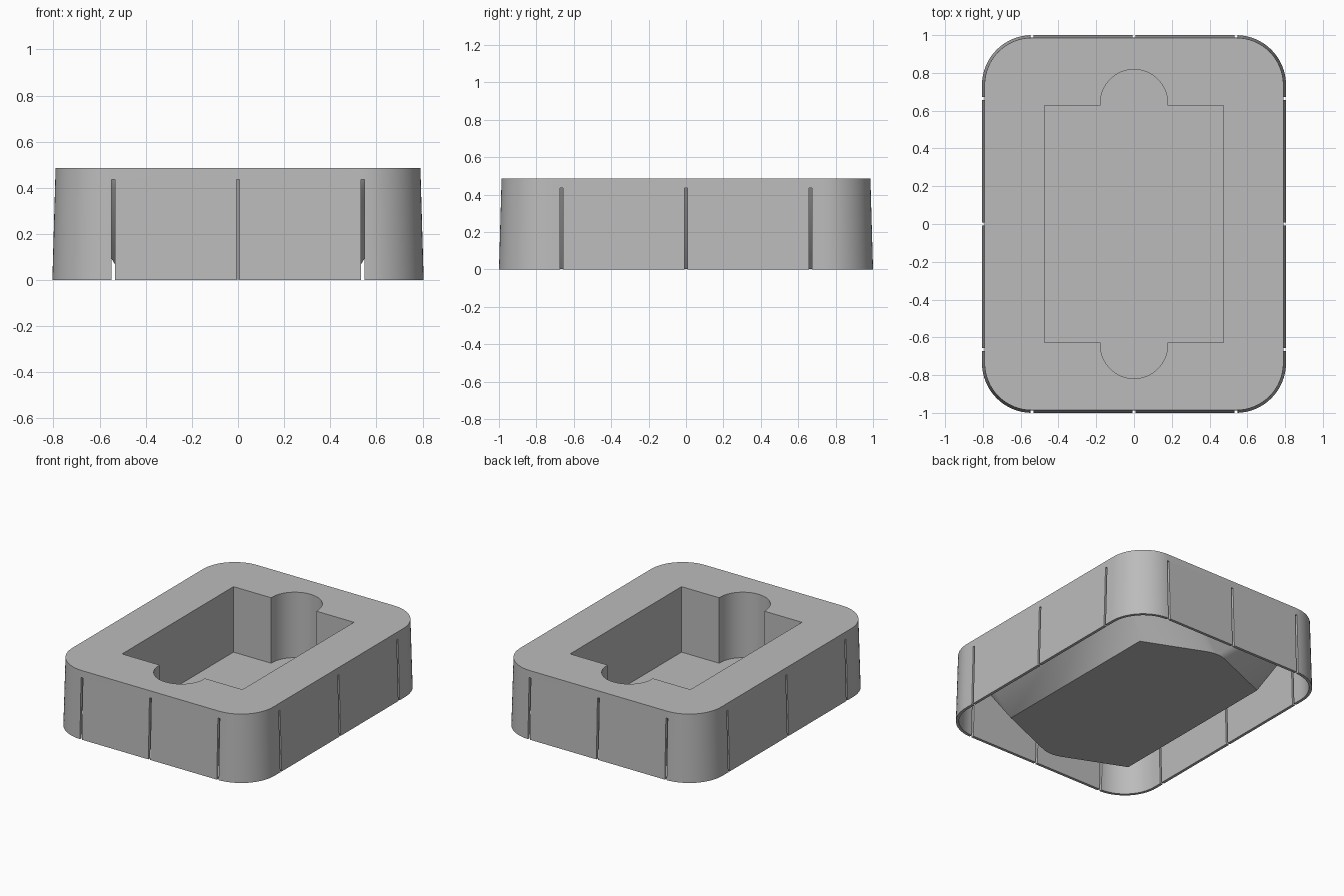
import bpy, bmesh, math

if "Cube" in bpy.data.objects:
    bpy.data.objects.remove(bpy.data.objects["Cube"])

H = 0.485        # total height
DRAFT = 0.014    # inward lean of the outer wall over the height
WALL = 0.02


def arc(cx, cy, r, a0, a1, n):
    return [(cx + r * math.cos(math.radians(a0 + (a1 - a0) * i / n)),
             cy + r * math.sin(math.radians(a0 + (a1 - a0) * i / n))) for i in range(n + 1)]


def tray_outline(z, inset=0.0):
    """Rounded rectangle of the drafted body at height z."""
    d = inset + DRAFT * z / H
    pts = []
    for k, (sx, sy) in enumerate([(1, 1), (-1, 1), (-1, -1), (1, -1)]):
        pts += arc(sx * 0.54, sy * 0.735, 0.265 - d, 90 * k, 90 * k + 90, 16)
    return pts


def pocket_outline(grow=0.0):
    """Rectangle with a round thumb notch at each end."""
    hx, hy, r = 0.475 + grow, 0.628 + grow, 0.178 + grow
    back = [(hx, hy)] + arc(0, 0.64, r, 0, 180, 32) + [(-hx, hy)]
    if grow == 0:  # notch sides start on the straight end wall
        back = [(hx, hy), (r, hy)] + arc(0, 0.64, r, 0, 180, 32) + [(-r, hy), (-hx, hy)]
    return back + [(-x, -y) for x, y in back]


def make(name, bm):
    bmesh.ops.recalc_face_normals(bm, faces=bm.faces[:])
    me = bpy.data.meshes.new(name)
    bm.to_mesh(me)
    bm.free()
    ob = bpy.data.objects.new(name, me)
    bpy.context.collection.objects.link(ob)
    return ob


def loft(name, low, z0, high, z1):
    bm = bmesh.new()
    a = [bm.verts.new((x, y, z0)) for x, y in low]
    b = [bm.verts.new((x, y, z1)) for x, y in high]
    n = len(a)
    bm.faces.new(a[::-1])
    bm.faces.new(b)
    for i in range(n):
        j = (i + 1) % n
        bm.faces.new((a[i], a[j], b[j], b[i]))
    return make(name, bm)


def combine(target, tool, op):
    m = target.modifiers.new(op, 'BOOLEAN')
    m.operation, m.solver, m.object = op, 'EXACT', tool
    bpy.context.view_layer.objects.active = target
    bpy.ops.object.modifier_apply(modifier=m.name)
    bpy.data.objects.remove(tool)


# outer shell, hollow from below
tray = loft("card_tray", tray_outline(0), 0, tray_outline(H), H)
combine(tray, loft("cavity", tray_outline(-0.1, WALL), -0.1,
                   tray_outline(0.465, WALL), 0.465), 'DIFFERENCE')

# slits through the skirt
bm = bmesh.new()
slits = [(x, s * 1.0, 0.015, 0.10) for x in (-0.54, 0, 0.54) for s in (-1, 1)]
slits += [(s * 0.81, y, 0.10, 0.015) for y in (-0.665, 0, 0.665) for s in (-1, 1)]
for x, y, w, d in slits:
    for v in bmesh.ops.create_cube(bm, size=1)['verts']:
        v.co = (x + v.co.x * w, y + v.co.y * d, 0.1675 + v.co.z * 0.535)
combine(tray, make("slits", bm), 'DIFFERENCE')

# flared pocket housing under the top
bm = bmesh.new()
for x, y in pocket_outline(0.02):
    bm.verts.new((x, y, 0.003))
for x, y in tray_outline(0.475, WALL - 0.004):
    bm.verts.new((x, y, 0.475))
res = bmesh.ops.convex_hull(bm, input=bm.verts[:])
bmesh.ops.delete(bm, geom=[v for v in bm.verts if not v.link_faces], context='VERTS')
bmesh.ops.dissolve_limit(bm, angle_limit=0.002, verts=bm.verts[:], edges=bm.edges[:])
combine(tray, make("housing", bm), 'UNION')

# card pocket with thumb notches
combine(tray, loft("pocket", pocket_outline(), 0.018, pocket_outline(), 0.6), 'DIFFERENCE')

mat = bpy.data.materials.new("plain grey")
mat.diffuse_color = (0.5, 0.5, 0.5, 1)
mat.use_nodes = True
mat.node_tree.nodes["Principled BSDF"].inputs["Base Color"].default_value = mat.diffuse_color
tray.data.materials.clear()
tray.data.materials.append(mat)
for p in tray.data.polygons:
    p.material_index = 0

bpy.ops.object.select_all(action='DESELECT')
tray.select_set(True)
bpy.context.view_layer.objects.active = tray
bpy.ops.object.shade_smooth_by_angle(angle=math.radians(20))
